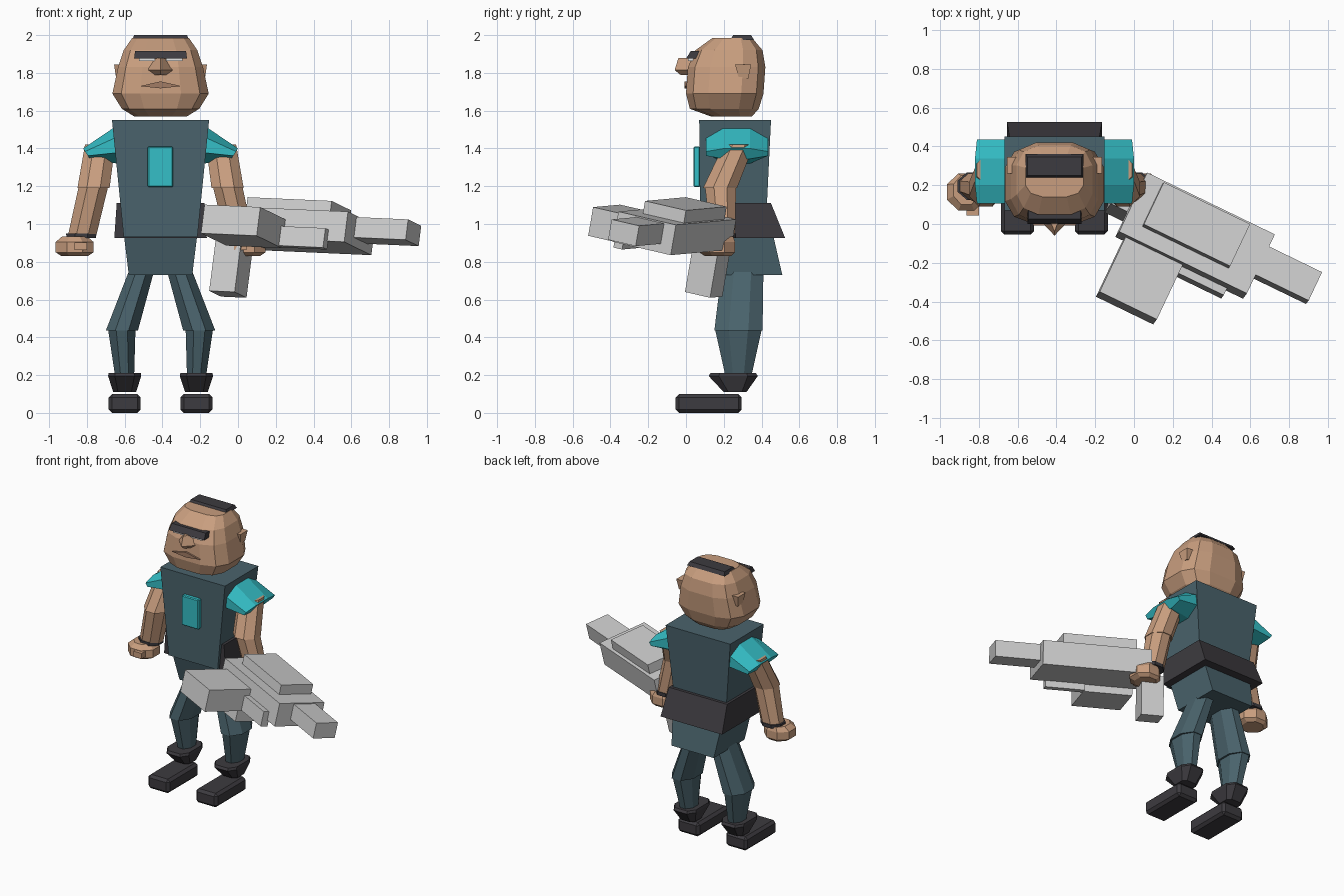
import bpy, bmesh, math
from mathutils import Vector, Matrix

if "Cube" in bpy.data.objects:
    bpy.data.objects.remove(bpy.data.objects["Cube"])

CX = -0.41  # centre line of the figure


def material(name, rgb):
    m = bpy.data.materials.new(name)
    m.diffuse_color = (*rgb, 1)
    m.use_nodes = True
    m.node_tree.nodes["Principled BSDF"].inputs["Base Color"].default_value = m.diffuse_color
    return m


SKIN = material("skin", (0.58, 0.34, 0.21))
LIP = material("lip_brown", (0.36, 0.20, 0.13))
SUIT = material("dark_teal", (0.068, 0.125, 0.15))
CYAN = material("bright_cyan", (0.035, 0.52, 0.57))
DARK = material("charcoal", (0.046, 0.043, 0.05))
GREY = material("light_grey", (0.62, 0.62, 0.62))
WHITE = material("eye_white", (0.85, 0.85, 0.85))


def loft(name, rings, mat, bevel=0):
    """Closed solid through a series of equal-length point rings."""
    bm = bmesh.new()
    vs = [[bm.verts.new(p) for p in r] for r in rings]
    n = len(vs[0])
    for a, b in zip(vs, vs[1:]):
        for i in range(n):
            j = (i + 1) % n
            bm.faces.new((a[i], a[j], b[j], b[i]))
    bm.faces.new(vs[0][::-1])
    bm.faces.new(vs[-1])
    bmesh.ops.recalc_face_normals(bm, faces=bm.faces)
    me = bpy.data.meshes.new(name)
    bm.to_mesh(me)
    bm.free()
    me.materials.append(mat)
    ob = bpy.data.objects.new(name, me)
    bpy.context.collection.objects.link(ob)
    if bevel:
        mod = ob.modifiers.new("bevel", 'BEVEL')
        mod.width = bevel
        mod.segments = 1
    return ob


def rect(x, hx, y0, y1, z):
    return [(x - hx, y0, z), (x + hx, y0, z), (x + hx, y1, z), (x - hx, y1, z)]


def oval(x, hx, y0, y1, z, n=8, power=1.0):
    """Faceted ring filling the given extents, with flat front and back."""
    pts = []
    top = math.cos(math.pi / n) ** power
    for i in range(n):
        a = 2 * math.pi * (i + 0.5) / n
        c, s = math.cos(a), math.sin(a)
        c = math.copysign(abs(c) ** power, c) / top
        s = math.copysign(abs(s) ** power, s) / top
        pts.append((x + hx * c, (y0 + y1) / 2 + (y1 - y0) / 2 * s, z))
    return pts


def box(name, x0, x1, y0, y1, z0, z1, mat, bevel=0):
    x, hx = (x0 + x1) / 2, abs(x1 - x0) / 2
    return loft(name, [rect(x, hx, y0, y1, z0), rect(x, hx, y0, y1, z1)], mat, bevel)


# Head
loft("head", [oval(CX, hx, y0, y1, z, 12, 0.65) for z, hx, y0, y1 in (
    (1.57, 0.14, 0.13, 0.35), (1.61, 0.205, 0.02, 0.385), (1.69, 0.255, 0.0, 0.41),
    (1.83, 0.225, 0.01, 0.42), (1.92, 0.195, 0.05, 0.405), (1.985, 0.15, 0.14, 0.35))], SKIN)
loft("hair", [rect(CX, 0.15, 0.235, 0.36, 1.975), rect(CX, 0.14, 0.25, 0.345, 2.0)], DARK)
loft("brow", [rect(CX, 0.14, 0.0, 0.06, 1.875), rect(CX, 0.135, 0.025, 0.08, 1.915)], DARK)
loft("nose", [[(CX - w, yb, z), (CX, yf, z), (CX + w, yb, z)] for z, w, yf, yb in (
    (1.79, 0.05, -0.03, 0.03), (1.815, 0.075, -0.06, 0.02), (1.88, 0.03, -0.04, 0.04))], SKIN)
loft("mouth", [[(CX - 0.11, y, 1.73), (CX, y, 1.718), (CX + 0.11, y, 1.73), (CX, y, 1.755)]
               for y in (-0.008, 0.03)], LIP)

# Torso, belt and hips
loft("torso", [rect(CX, 0.195, 0.075, 0.42, 0.93), rect(CX, 0.257, 0.07, 0.45, 1.55)], SUIT)
loft("belt", [rect(CX, 0.245, 0.095, 0.525, 0.925), rect(CX, 0.232, 0.095, 0.45, 1.11)], DARK)
loft("hips", [rect(CX, 0.168, 0.16, 0.51, 0.73), rect(CX, 0.2, 0.1, 0.45, 0.99)], SUIT)
box("chest_plate", CX - 0.068, CX + 0.066, 0.04, 0.075, 1.195, 1.41, CYAN, 0.006)

for s, side in ((-1, "right"), (1, "left")):
    def X(d):
        return CX + s * d

    # Face details
    box(side + "_eye", X(0.03), X(0.115), 0.01, 0.05, 1.862, 1.876, WHITE)
    loft(side + "_ear", [rect(X(0.215), 0.02, 0.28, 0.33, 1.77),
                         rect(X(0.22), 0.026, 0.26, 0.345, 1.845)], SKIN)

    # Sleeve, lofted outwards from the shoulder
    sleeve = []
    for x_top, x_bot, ry, z0, z1 in ((0.24, 0.23, 0.165, 1.32, 1.515),
                                     (0.41, 0.375, 0.165, 1.345, 1.40)):
        sleeve.append([(X(x_bot + (x_top - x_bot) * (p[1] + 1) / 2), 0.27 + ry * p[0],
                        z0 + (z1 - z0) * (p[1] + 1) / 2) for p in oval(0, 1, -1, 1, 0)])
    loft(side + "_sleeve", sleeve, CYAN)

    # Arm and hand
    loft(side + "_upper_arm", [oval(X(0.32), 0.08, 0.2, 0.36, 1.42),
                               oval(X(0.355), 0.085, 0.09, 0.27, 1.19)], SKIN)
    loft(side + "_forearm", [oval(X(0.355), 0.078, 0.1, 0.265, 1.2),
                             oval(X(0.415), 0.075, 0.13, 0.26, 0.94)], SKIN)
    loft(side + "_cuff", [oval(X(0.42), 0.078, 0.125, 0.265, 0.925),
                          oval(X(0.42), 0.08, 0.125, 0.265, 0.95)], DARK)
    loft(side + "_hand", [oval(X(0.455), hx, y0, y1, z) for z, hx, y0, y1 in (
        (0.83, 0.07, 0.1, 0.24), (0.85, 0.1, 0.07, 0.26),
        (0.905, 0.1, 0.07, 0.26), (0.935, 0.065, 0.1, 0.25))], SKIN)
    box(side + "_thumb", X(0.39), X(0.455), 0.045, 0.1, 0.862, 0.902, SKIN)

    # Leg and shoe
    loft(side + "_thigh", [oval(X(0.205), 0.085, 0.15, 0.405, 0.435),
                           oval(X(0.098), 0.066, 0.19, 0.41, 0.76)], SUIT)
    loft(side + "_shin", [oval(X(0.19), 0.05, 0.21, 0.345, 0.19),
                          oval(X(0.205), 0.072, 0.155, 0.4, 0.437)], SUIT)
    loft(side + "_boot_cuff", [oval(X(0.19), 0.06, 0.2, 0.32, 0.11, 8, 0.6),
                               oval(X(0.19), 0.088, 0.12, 0.38, 0.195, 8, 0.6),
                               oval(X(0.19), 0.085, 0.13, 0.37, 0.212, 8, 0.6)], DARK)
    box(side + "_shoe", X(0.105), X(0.275), -0.055, 0.295, 0.0, 0.1, DARK, 0.018)

# Blaster, built along its own tilted axes: length, width, height
u = Vector((0.9, -0.436, -0.04)).normalized()
v = Vector((0.43, 0.88, -0.205))
v = (v - u * v.dot(u)).normalized()
w = u.cross(v)
tilt = Matrix((u, v, w)).transposed().to_4x4()
tilt.translation = (0.315, -0.06, 0.965)
for name, dims in (
        ("blaster_body", (-0.366, 0.366, -0.172, 0.172, -0.082, 0.082)),
        ("blaster_top_plate", (-0.27, 0.225, -0.095, 0.15, 0.08, 0.15)),
        ("blaster_barrel", (0.36, 0.67, -0.062, 0.103, -0.035, 0.075)),
        ("blaster_side_box", (-0.322, 0.006, -0.49, -0.17, -0.13, 0.025)),
        ("blaster_side_block", (-0.002, 0.266, -0.212, -0.16, -0.125, -0.02)),
        ("blaster_grip", (-0.46, -0.31, -0.025, 0.125, -0.35, -0.08))):
    box(name, *dims, GREY).matrix_world = tilt
